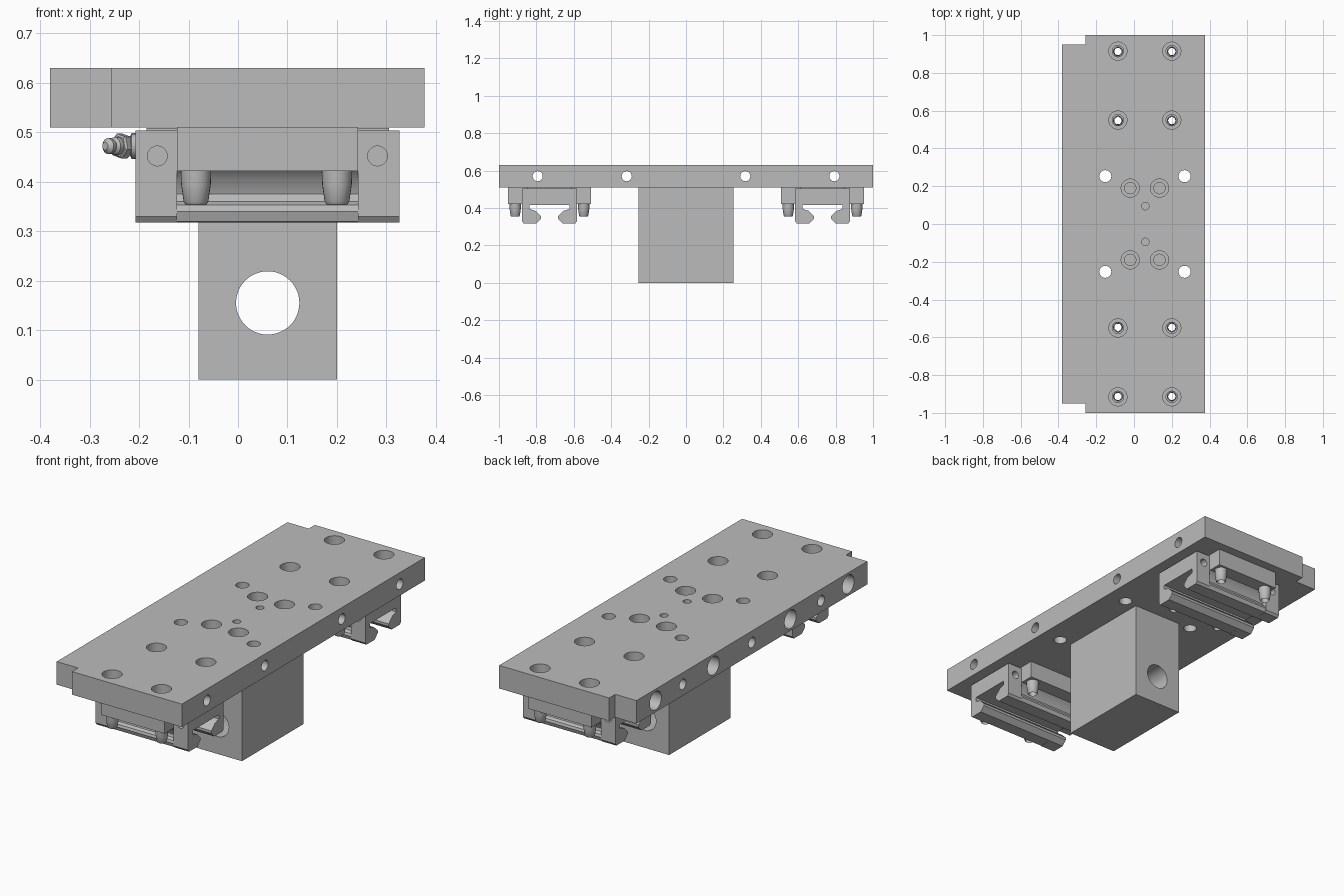
import bpy, bmesh, math
from mathutils import Matrix, Vector

if "Cube" in bpy.data.objects:
    bpy.data.objects.remove(bpy.data.objects["Cube"], do_unlink=True)

metal = bpy.data.materials.new("machined_grey")
metal.use_nodes = True
GREY = (0.5, 0.5, 0.5, 1)
metal.diffuse_color = GREY
metal.node_tree.nodes["Principled BSDF"].inputs["Base Color"].default_value = GREY


def finish(name, bm):
    bmesh.ops.recalc_face_normals(bm, faces=bm.faces)
    me = bpy.data.meshes.new(name)
    bm.to_mesh(me)
    bm.free()
    me.materials.append(metal)
    ob = bpy.data.objects.new(name, me)
    bpy.context.collection.objects.link(ob)
    return ob


def prism(name, pts, start, vec):
    """Extrude a closed outline; start maps each 2D point to 3D."""
    bm = bmesh.new()
    face = bm.faces.new([bm.verts.new(start(*p)) for p in pts])
    out = bmesh.ops.extrude_face_region(bm, geom=[face])
    bmesh.ops.translate(bm, vec=vec, verts=[v for v in out["geom"] if isinstance(v, bmesh.types.BMVert)])
    return finish(name, bm)


def box(name, lo, hi):
    pts = [(lo[0], lo[1]), (hi[0], lo[1]), (hi[0], hi[1]), (lo[0], hi[1])]
    return prism(name, pts, lambda x, y: (x, y, lo[2]), (0, 0, hi[2] - lo[2]))


def lathe(bm, profile, origin, axis, n=32, loop=False):
    """Turn (radius, distance) points about an axis; ends are capped unless looped."""
    rot = Vector((0, 0, 1)).rotation_difference(Vector(axis)).to_matrix()
    rings = []
    for r, d in profile:
        ring = []
        for i in range(n):
            a = math.tau * i / n
            p = Vector((r * math.cos(a), r * math.sin(a), d))
            ring.append(bm.verts.new(Vector(origin) + rot @ p))
        rings.append(ring)
    pairs = list(zip(rings, rings[1:]))
    if loop:
        pairs.append((rings[-1], rings[0]))
    else:
        bm.faces.new(rings[0])
        bm.faces.new(rings[-1])
    for a, b in pairs:
        for i in range(n):
            j = (i + 1) % n
            bm.faces.new((a[i], a[j], b[j], b[i]))


def cut(ob, bm):
    """Subtract the collected hole shapes and bake the result."""
    cutter = finish("hole_cutter", bm)
    cutter.hide_render = True
    mod = ob.modifiers.new("holes", "BOOLEAN")
    mod.operation, mod.solver, mod.object = "DIFFERENCE", "EXACT", cutter
    mod.use_self = True
    dg = bpy.context.evaluated_depsgraph_get()
    dg.update()
    baked = bpy.data.meshes.new_from_object(ob.evaluated_get(dg))
    ob.modifiers.clear()
    ob.data = baked
    bpy.data.objects.remove(cutter, do_unlink=True)


def smooth(ob):
    bpy.ops.object.select_all(action="DESELECT")
    ob.select_set(True)
    bpy.context.view_layer.objects.active = ob
    bpy.ops.object.shade_smooth_by_angle(angle=math.radians(30))


BOLT_X = (-0.085, 0.2)
BOTTOM, TOP = 0.51, 0.63

# Top plate with two notched corners
outline = [(0.377, -1), (0.377, 1), (-0.257, 1), (-0.257, 0.95), (-0.38, 0.95),
           (-0.38, -0.95), (-0.257, -0.95), (-0.257, -1)]
plate = prism("top_plate", outline, lambda x, y: (x, y, BOTTOM), (0, 0, TOP - BOTTOM))


def counterbore(big, small, depth, length):
    return [(big, -0.02), (big, depth), (small, depth), (small, length)]


holes = bmesh.new()
down = (0, 0, -1)
for s in (-1, 1):
    for x in BOLT_X:
        for y in (0.55, 0.915):
            lathe(holes, counterbore(0.048, 0.03, 0.065, 0.15), (x, s * y, TOP), down)
    for x in (-0.02, 0.135):
        lathe(holes, counterbore(0.048, 0.03, 0.065, 0.15), (x, s * 0.19, TOP), down)
    for x in (-0.152, 0.268):
        lathe(holes, [(0.032, -0.02), (0.032, 0.15)], (x, s * 0.253, TOP), down)
    lathe(holes, [(0.02, -0.02), (0.02, 0.15)], (0.06, s * 0.095, TOP), down)
    # Stepped cross bores through the long sides
    for y in (0.317, 0.793):
        lathe(holes, counterbore(0.048, 0.027, 0.12, 0.8), (-0.38, s * y, 0.57), (1, 0, 0))
for y in (-0.57, 0, 0.57):
    lathe(holes, [(0.027, -0.02), (0.027, 0.14)], (-0.38, y, 0.57), (1, 0, 0))
cut(plate, holes)
smooth(plate)

# Central block with a round bore
block = box("centre_block", (-0.08, -0.253, 0), (0.2, 0.253, BOTTOM))
bore = bmesh.new()
lathe(bore, [(0.064, -0.4), (0.064, 0.4)], (0.06, 0, 0.155), (0, 1, 0), 48)
cut(block, bore)
smooth(block)

# Carriage cross-sections: half outlines mirrored about the rail axis
slot = [(0.07, 0.318), (0.045, 0.343), (0.045, 0.356), (0.075, 0.385), (0.107, 0.395), (0.107, 0.417)]
cap_half = [(0.147, 0.503), (0.147, 0.33), (0.138, 0.318)] + slot
body_half = [(0.222, BOTTOM), (0.222, 0.422), (0.15, 0.422), (0.132, 0.405), (0.121, 0.375),
             (0.125, 0.36), (0.141, 0.353), (0.145, 0.34), (0.138, 0.32)] + slot


def section(name, half, cy, x0, x1):
    pts = half + [(-y, z) for y, z in reversed(half)]
    return prism(name, pts, lambda y, z: (x0, cy + y, z), (x1 - x0, 0, 0))


for label, cy in (("front", -0.73), ("back", 0.73)):
    body = section(label + "_carriage_body", body_half, cy, -0.123, 0.243)
    holes = bmesh.new()
    bosses = bmesh.new()
    for x in BOLT_X:
        for s in (-1, 1):
            at = (x, cy + s * 0.183, BOTTOM)
            lathe(holes, [(0.024, -0.02), (0.024, 0.12)], at, down)
            # Tapered threaded bosses under the flanges
            lathe(bosses, [(0.031, 0.086), (0.03, 0.115), (0.025, 0.15), (0.021, 0.156),
                           (0.019, 0.15), (0.021, 0.086)], at, down, 24, True)
    cut(body, holes)
    smooth(body)
    smooth(finish(label + "_carriage_bosses", bosses))

    # End caps with side ports
    for side, x0, x1, px in (("right", -0.207, -0.123, -0.163), ("left", 0.243, 0.326, 0.282)):
        cap = section(f"{label}_{side}_end_cap", cap_half, cy, x0, x1)
        ports = bmesh.new()
        for s in (-1, 1):
            lathe(ports, [(0.02, -0.02), (0.02, 0.05)], (px, cy + s * 0.147, 0.452), (0, -s, 0))
        cut(cap, ports)
        smooth(cap)
    box(label + "_top_seal", (-0.185, cy - 0.12, 0.5), (0.305, cy + 0.12, 0.509))

    # Grease nipple: collar, hexagon and angled dome tip
    nip = bmesh.new()
    lathe(nip, [(0.026, 0), (0.026, 0.008), (0.018, 0.012), (0.018, 0.034)], (-0.207, cy, 0.472), (-1, 0, 0), 16)
    lean = (-1, -1, 0)
    lathe(nip, [(0.024, 0), (0.026, 0.004), (0.026, 0.02), (0.022, 0.024)], (-0.226, cy, 0.472), lean, 6)
    lathe(nip, [(0.018, 0.02), (0.018, 0.034), (0.013, 0.04), (0.016, 0.046), (0.016, 0.052),
                (0.008, 0.06)], (-0.226, cy, 0.472), lean, 20)
    smooth(finish(label + "_grease_nipple", nip))
